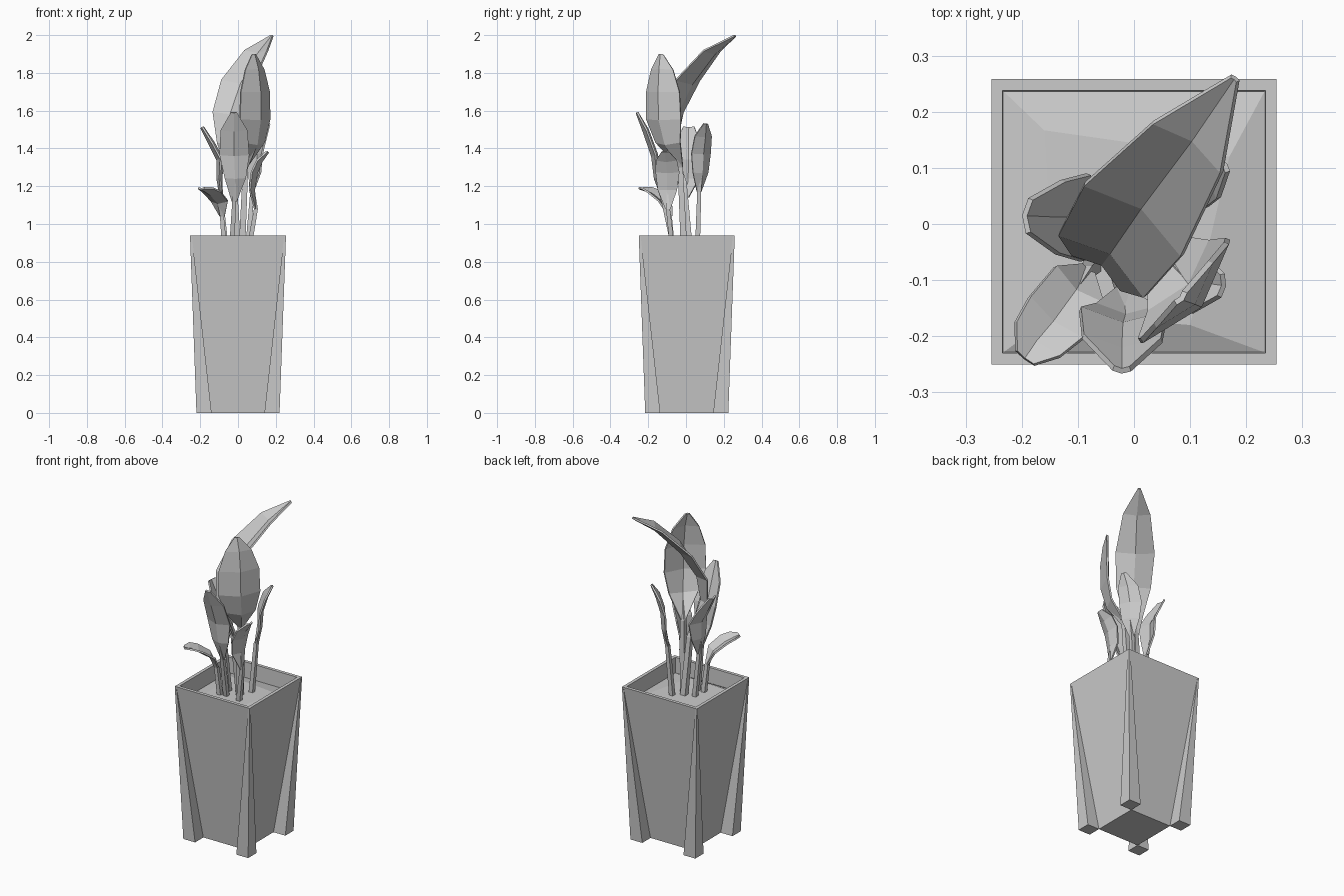
import bpy, bmesh, math
from mathutils import Vector

cube = bpy.data.objects.get("Cube")
if cube:
    bpy.data.objects.remove(cube)

grey = bpy.data.materials.new("plain_grey")
grey.use_nodes = True
grey.diffuse_color = (0.6, 0.6, 0.6, 1)
grey.node_tree.nodes["Principled BSDF"].inputs["Base Color"].default_value = (0.6, 0.6, 0.6, 1)


def finish(name, bm):
    bmesh.ops.recalc_face_normals(bm, faces=bm.faces)
    mesh = bpy.data.meshes.new(name)
    bm.to_mesh(mesh)
    bm.free()
    mesh.materials.append(grey)
    obj = bpy.data.objects.new(name, mesh)
    bpy.context.collection.objects.link(obj)
    return obj


def square(cx, cy, half, z):
    return [(cx + sx * half, cy + sy * half, z)
            for sx, sy in ((-1, -1), (1, -1), (1, 1), (-1, 1))]


def loft(name, rings, cap_start=True, cap_end=True):
    """Skin a stack of closed rings."""
    bm = bmesh.new()
    loops = [[bm.verts.new(p) for p in ring] for ring in rings]
    n = len(loops[0])
    for a, b in zip(loops, loops[1:]):
        for i in range(n):
            j = (i + 1) % n
            bm.faces.new((a[i], a[j], b[j], b[i]))
    if cap_start:
        bm.faces.new(loops[0])
    if cap_end:
        bm.faces.new(loops[-1])
    return finish(name, bm)


# Pot: tapering body with a thin rim and an inner wall
CY = 0.004
loft("pot_body", [square(0, CY, h, z) for h, z in
                  ((0.14, 0), (0.254, 0.94), (0.234, 0.94), (0.232, 0.82))])

# Corner legs: broad at the floor, dying into the rim corners
for side, sx in (("right", -1), ("left", 1)):
    for end, sy in (("front", -1), ("back", 1)):
        loft(f"{end}_{side}_leg",
             [square(sx * c, CY + sy * c, h, z)
              for c, h, z in ((0.18, 0.04, 0), (0.249, 0.005, 0.938))])

# Soil: low faceted mound
top_ring = [(-0.14, -0.16, 0.875), (0.10, -0.18, 0.87), (0.17, 0.12, 0.87), (-0.16, 0.167, 0.865)]
loft("soil", [square(0, CY, 0.233, 0.845), top_ring], cap_start=False)


def leaf(name, azimuth, foot, midrib, widths, stem_radius=0.013):
    """Folded blade along a midrib, with a four-sided stem down to the soil."""
    az = math.radians(azimuth)
    side = Vector((-math.sin(az), math.cos(az), 0))
    pts = [Vector(p) for p in midrib]
    bm = bmesh.new()
    rows = []
    for i, (p, w) in enumerate(zip(pts, widths)):
        t = (pts[min(i + 1, len(pts) - 1)] - pts[max(i - 1, 0)]).normalized()
        lift = t.cross(side).normalized() * w * 0.16
        rows.append([bm.verts.new(p + side * w / 2 + lift), bm.verts.new(p),
                     bm.verts.new(p - side * w / 2 + lift)])
    for a, b in zip(rows, rows[1:]):
        for k in (0, 1):
            bm.faces.new((a[k], a[k + 1], b[k + 1], b[k]))
    blade = finish(name + "_leaf", bm)
    solid = blade.modifiers.new("thickness", "SOLIDIFY")
    solid.thickness = 0.01
    solid.offset = 0
    foot = Vector(foot)
    knee = foot.lerp(pts[0], 0.6)
    loft(name + "_stem", [square(p.x, p.y, r, p.z) for p, r in
                          ((foot, stem_radius), (knee, stem_radius * 0.9),
                           (pts[0], stem_radius * 0.8), (pts[1], 0.003))])


# Leaves: direction, stem foot, midrib path and blade widths
leaf("tall_back", 54, (0.0, 0.02, 0.85),
     [(-0.02, -0.01, 1.22), (-0.055, -0.07, 1.43), (-0.04, -0.05, 1.58),
      (0.015, 0.03, 1.74), (0.105, 0.15, 1.9), (0.18, 0.26, 1.995)],
     [0.02, 0.11, 0.19, 0.215, 0.15, 0.015], 0.017)
leaf("tall_front", -41, (0.02, -0.01, 0.85),
     [(0.04, -0.03, 1.3), (0.1, -0.11, 1.42), (0.117, -0.142, 1.55),
      (0.117, -0.145, 1.7), (0.105, -0.14, 1.82), (0.085, -0.133, 1.9)],
     [0.03, 0.17, 0.24, 0.23, 0.15, 0.025], 0.017)
leaf("front", -93, (-0.035, -0.06, 0.85),
     [(-0.02, -0.12, 1.12), (-0.015, -0.165, 1.24), (-0.02, -0.18, 1.36),
      (-0.022, -0.225, 1.49), (-0.022, -0.262, 1.59)],
     [0.025, 0.11, 0.155, 0.14, 0.03])
leaf("low_front", -128, (-0.07, -0.07, 0.85),
     [(-0.085, -0.085, 1.04), (-0.105, -0.12, 1.11), (-0.145, -0.175, 1.155),
      (-0.175, -0.21, 1.175), (-0.195, -0.24, 1.185)],
     [0.03, 0.11, 0.12, 0.1, 0.04])
leaf("right", 176, (-0.06, 0.0, 0.85),
     [(-0.09, 0.0, 1.14), (-0.11, 0.012, 1.24), (-0.11, 0.013, 1.34),
      (-0.15, 0.013, 1.42), (-0.195, 0.015, 1.51)],
     [0.03, 0.12, 0.155, 0.13, 0.06])
leaf("left_back", 38, (0.05, 0.06, 0.85),
     [(0.075, 0.07, 1.17), (0.1, 0.085, 1.27), (0.105, 0.09, 1.37),
      (0.13, 0.1, 1.46), (0.162, 0.105, 1.53)],
     [0.025, 0.1, 0.125, 0.11, 0.025])
leaf("left_front", -8, (0.055, -0.07, 0.85),
     [(0.095, -0.095, 1.08), (0.085, -0.1, 1.18), (0.1, -0.1, 1.27),
      (0.125, -0.105, 1.33), (0.16, -0.11, 1.38)],
     [0.025, 0.1, 0.125, 0.11, 0.04])
